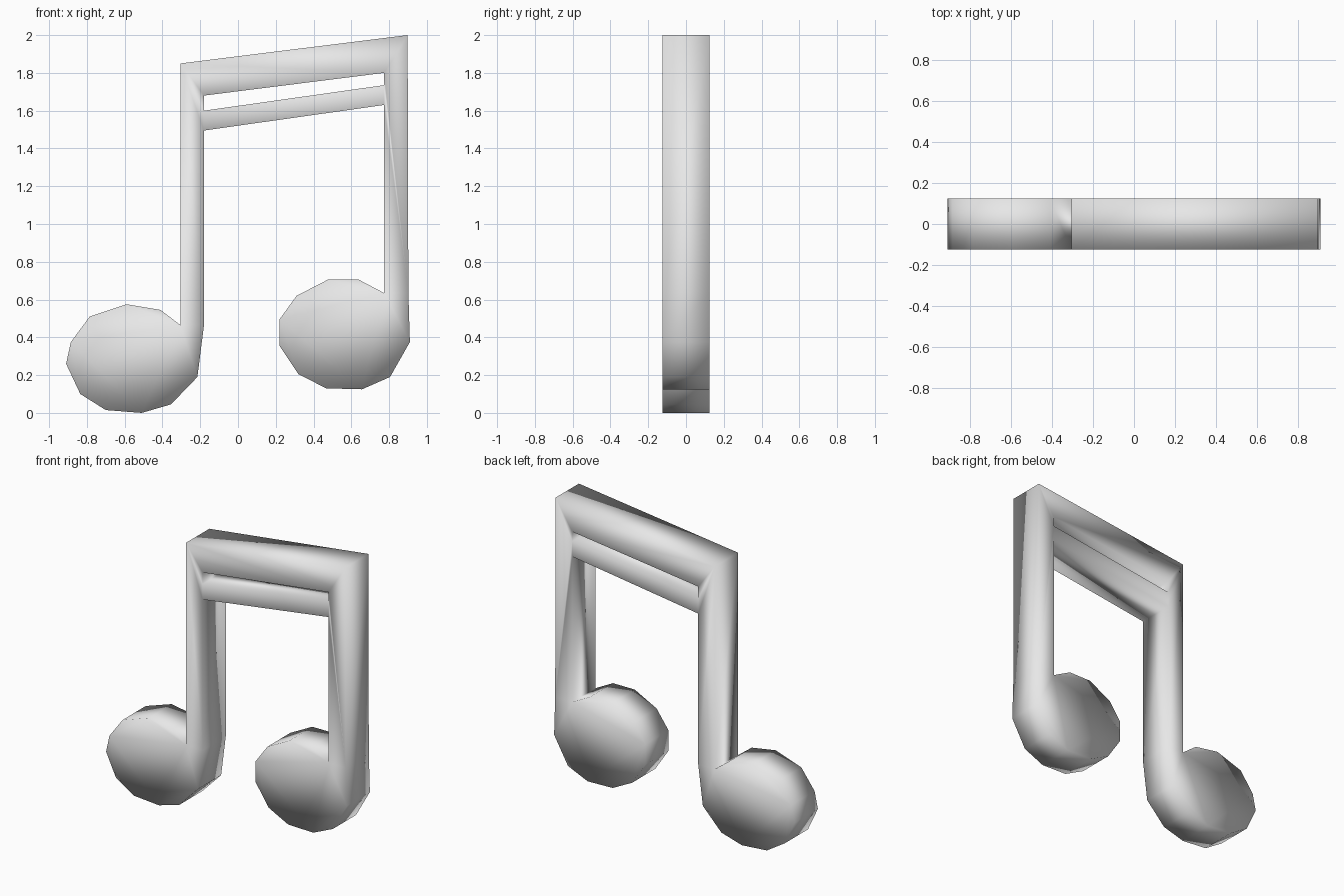
import bpy
import bmesh

cube = bpy.data.objects.get("Cube")
if cube:
    bpy.data.objects.remove(cube, do_unlink=True)

HALF_DEPTH = 0.125

grey = bpy.data.materials.new("light grey")
grey.use_nodes = True
colour = (0.8, 0.8, 0.8, 1)
grey.diffuse_color = colour
grey.node_tree.nodes["Principled BSDF"].inputs["Base Color"].default_value = colour

# Note heads: from the inner stem foot round to the outer stem foot
left_head = [(-.305, .465), (-.41, .545), (-.59, .575), (-.785, .51), (-.885, .375),
             (-.91, .26), (-.835, .10), (-.70, .015), (-.51, 0), (-.355, .045),
             (-.215, .19), (-.18, .465)]
right_head = [(.773, .635), (.64, .705), (.475, .705), (.31, .62), (.22, .495),
              (.22, .355), (.32, .205), (.467, .13), (.657, .125), (.805, .19),
              (.91, .375), (.902, .635)]

# Stem corners where the beams join, from low to high
left_joint = [(-.18, 1.495), (-.18, 1.60), (-.18, 1.68)]
right_joint = [(.773, 1.63), (.773, 1.735), (.773, 1.80)]
left_top, right_top = (-.305, 1.85), (.898, 2.0)

panels = [
    left_head,
    right_head,
    [left_head[0], left_head[-1], *left_joint, left_top],
    [right_head[0], right_head[-1], right_top, *reversed(right_joint)],
    # Upper and lower beams
    [left_top, left_joint[2], right_joint[2], right_top],
    [left_joint[0], right_joint[0], right_joint[1], left_joint[1]],
]

# Join the panels into one flat note, then give it thickness
bm = bmesh.new()
shared = {}


def corner(point):
    if point not in shared:
        shared[point] = bm.verts.new((point[0], -HALF_DEPTH, point[1]))
    return shared[point]


for panel in panels:
    bm.faces.new([corner(p) for p in panel])
bmesh.ops.recalc_face_normals(bm, faces=bm.faces[:])
result = bmesh.ops.extrude_face_region(bm, geom=bm.faces[:], use_keep_orig=True)
for item in result["geom"]:
    if isinstance(item, bmesh.types.BMVert):
        item.co.y = HALF_DEPTH
bmesh.ops.recalc_face_normals(bm, faces=bm.faces[:])
for face in bm.faces:
    face.smooth = True

mesh = bpy.data.meshes.new("beamed_note")
bm.to_mesh(mesh)
bm.free()
mesh.materials.append(grey)
note = bpy.data.objects.new("beamed_note", mesh)
bpy.context.collection.objects.link(note)
